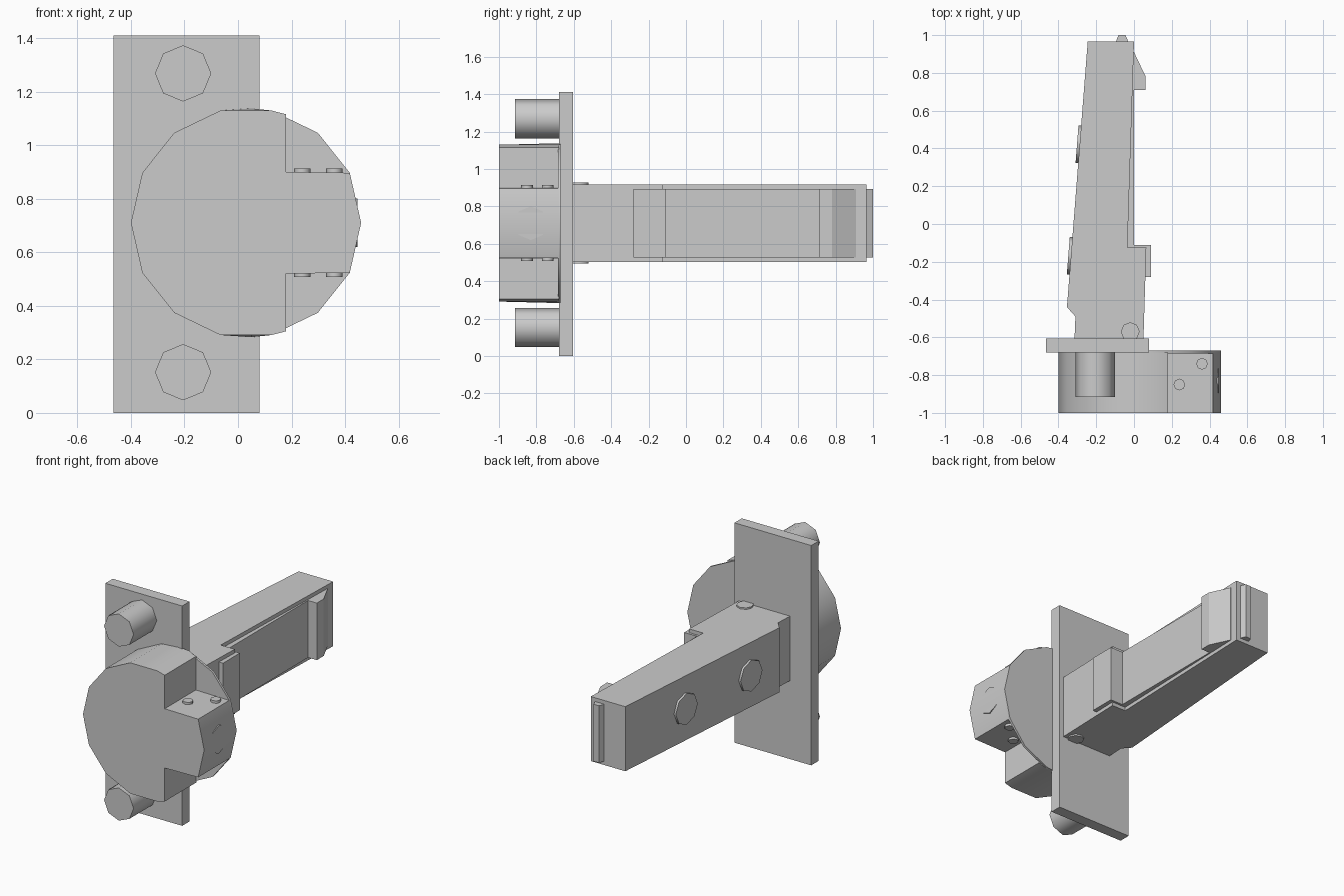
import bpy, bmesh
from math import cos, sin, pi, radians
from mathutils import Vector

if "Cube" in bpy.data.objects:
    bpy.data.objects.remove(bpy.data.objects["Cube"])

MID = 0.71  # height of the horizontal symmetry plane


def finish(name, bm, smooth=None):
    bmesh.ops.recalc_face_normals(bm, faces=bm.faces)
    me = bpy.data.meshes.new(name)
    bm.to_mesh(me)
    bm.free()
    ob = bpy.data.objects.new(name, me)
    bpy.context.collection.objects.link(ob)
    if smooth:
        me.shade_smooth()
        me.set_sharp_from_angle(angle=radians(smooth))
    return ob


def loft(name, a, b, smooth=None):
    """Solid between two matching 3D outlines."""
    bm = bmesh.new()
    va = [bm.verts.new(p) for p in a]
    vb = [bm.verts.new(p) for p in b]
    bm.faces.new(va)
    bm.faces.new(vb)
    n = len(va)
    for i in range(n):
        j = (i + 1) % n
        bm.faces.new((va[i], va[j], vb[j], vb[i]))
    return finish(name, bm, smooth)


def slab(name, outline, half):
    """Top-view outline extruded equally above and below MID."""
    return loft(name, [(x, y, MID - half) for x, y in outline],
                [(x, y, MID + half) for x, y in outline])


def stud(name, base, axis, r, h):
    """Smooth eight-sided stud growing from base along axis."""
    axis = Vector(axis).normalized()
    side = axis.cross(Vector((0, 0, 1)))
    side = side.normalized() if side.length > 0.01 else Vector((1, 0, 0))
    up = axis.cross(side)
    ring = [Vector(base) + r * (cos(k * pi / 4) * side + sin(k * pi / 4) * up) for k in range(8)]
    return loft(name, ring, [p + axis * h for p in ring], 50)


# Mounting plate
loft("mounting_plate",
     [(-0.465, -0.68, 0), (0.08, -0.68, 0), (0.08, -0.68, 1.41), (-0.465, -0.68, 1.41)],
     [(-0.465, -0.605, 0), (0.08, -0.605, 0), (0.08, -0.605, 1.41), (-0.465, -0.605, 1.41)])

# Round housing: upper half outline as (x, height above MID, rear bulge), mirrored down
arc = [(0.03 + 0.43 * cos(2 * pi * k / 14), 0.43 * sin(2 * pi * k / 14)) for k in range(8)]
crown = (0.05, arc[3][1])
body = [(*arc[0], 0), (*arc[1], 0), (0.18, 0.19, 0), (0.18, 0.405, 0), (*arc[3], 0),
        (*crown, 0.008)] + [(*p, 0) for p in arc[4:]]
flange = [(*p, 0) for p in arc[:4]] + [(*crown, 0.008)] + [(*p, 0) for p in arc[4:]]
flange = [(x, h + b, 0) for x, h, b in flange]


def ring(half, y, rear):
    top = [(x, y, MID + h + b * rear) for x, h, b in half]
    low = [(x, y, MID - h - b * rear) for x, h, b in half[-2:0:-1]]
    return top + low


loft("housing", ring(body, -1, 0), ring(body, -0.68, 1), 30)
loft("housing_flange", ring(flange, -0.685, 1), ring(flange, -0.67, 1), 30)
stud("housing_end_stud", (0.38, -0.83, MID), (1, 0, 0), 0.09, 0.067)

# Bolts, notch studs and bar studs repeat above and below the middle
for s, tag in ((1, "upper"), (-1, "lower")):
    stud(tag + "_bolt", (-0.205, -0.67, MID + s * 0.558), (0, -1, 0), 0.105, 0.245)
    for i, (x, y) in enumerate(((0.24, -0.85), (0.36, -0.74))):
        stud(f"{tag}_notch_stud_{i}", (x, y, MID + s * 0.18), (0, 0, s), 0.031, 0.023)
    stud(tag + "_bar_stud", (-0.02, -0.57, MID + s * 0.2), (0, 0, s), 0.05, 0.017)

# Tapered bar
slab("bar", [(-0.315, -0.61), (-0.31, -0.49), (-0.355, -0.44), (-0.245, 0.965), (0, 0.965),
             (-0.035, -0.125), (0.065, -0.125), (0.05, -0.61)], 0.207)

# Side strip with shoulder pad, catch and end nub
slab("side_strip", [(-0.06, -0.28), (0.09, -0.28), (0.09, -0.11), (0, -0.11),
                    (0, 0.9), (-0.06, 0.9)], 0.183)
slab("catch", [(-0.03, 0.71), (0.062, 0.71), (0.062, 0.78), (0, 0.91), (-0.03, 0.91)], 0.183)
slab("end_nub", [(-0.097, 0.95), (-0.095, 0.965), (-0.083, 1), (-0.045, 1),
                 (-0.03, 0.965), (-0.027, 0.95)], 0.183)

# Round studs on the slanted side
for i, y in enumerate((-0.17, 0.42)):
    stud(f"side_stud_{i}", (-0.355 + 0.0783 * (y + 0.44) + 0.02, y, MID),
         (-1, 0.0783, 0), 0.1, 0.034)
